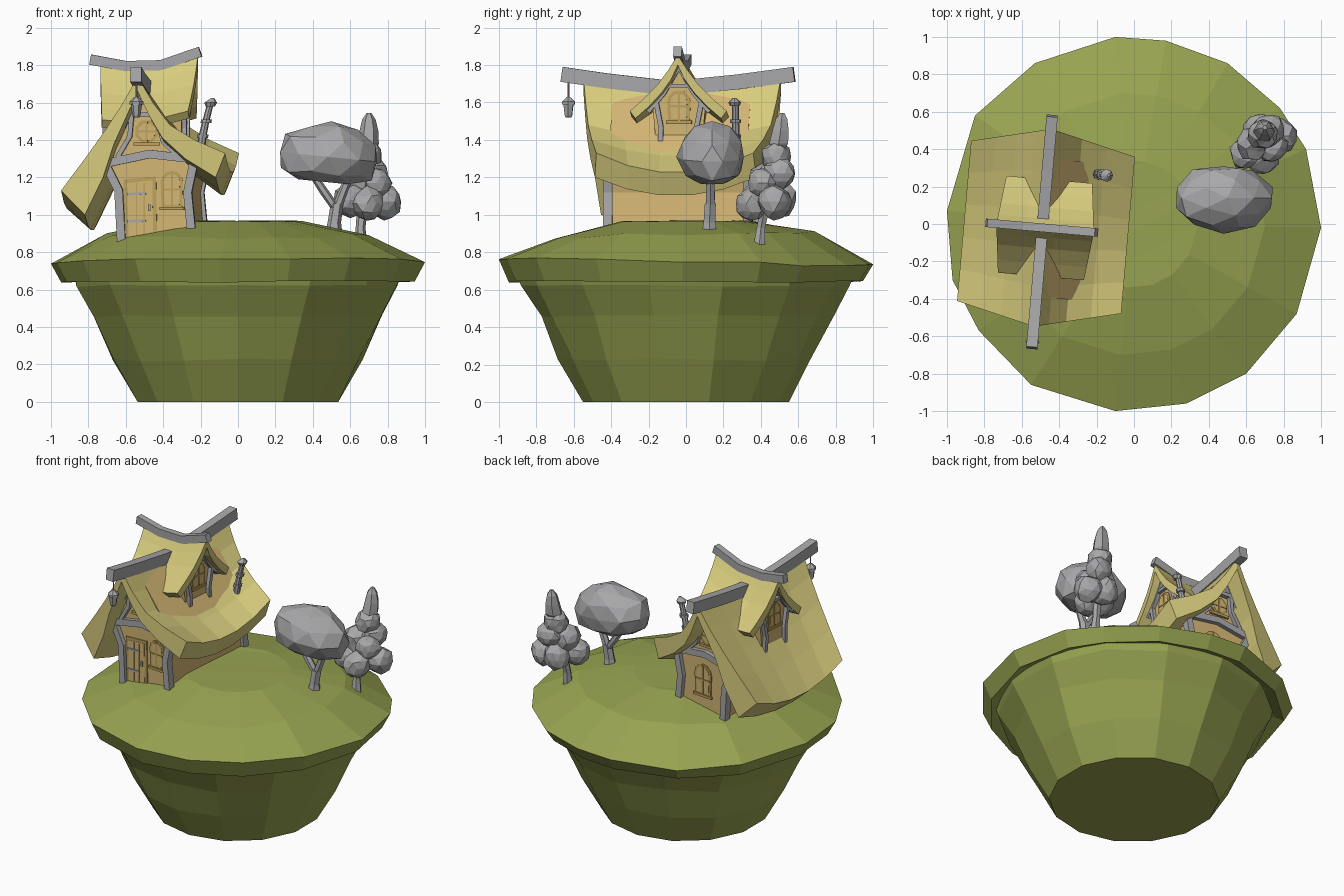
import bpy, bmesh, math, random
from mathutils import Vector, Matrix

if "Cube" in bpy.data.objects:
    bpy.data.objects.remove(bpy.data.objects["Cube"])

random.seed(4)


def material(name, r, g, b):
    m = bpy.data.materials.new(name)
    m.diffuse_color = [(c / 255) ** 2.2 for c in (r, g, b)] + [1]
    m.use_nodes = True
    m.node_tree.nodes["Principled BSDF"].inputs["Base Color"].default_value = m.diffuse_color
    return m


GRASS = material("grass green", 150, 162, 82)
ROOF = material("thatch yellow", 214, 202, 124)
WALL = material("plaster tan", 210, 180, 116)
TRIM = material("window ochre", 188, 160, 92)
GREY = material("timber grey", 166, 166, 168)

# House frame: turned slightly clockwise on the island
HOUSE = Matrix.Translation((-0.49, -0.02, 0)) @ Matrix.Rotation(math.radians(-5), 4, 'Z')
ID = Matrix.Identity(4)


def finish(name, bm, mat, M=ID):
    bm.transform(M)
    bmesh.ops.recalc_face_normals(bm, faces=bm.faces)
    me = bpy.data.meshes.new(name)
    bm.to_mesh(me)
    bm.free()
    me.materials.append(mat)
    ob = bpy.data.objects.new(name, me)
    bpy.context.collection.objects.link(ob)
    return ob


def loft(name, rings, mat, M=ID):
    """Skin closed rings (even point count) and cap the ends with quad strips."""
    bm = bmesh.new()
    vs = [[bm.verts.new(p) for p in r] for r in rings]
    n = len(rings[0])
    for a, b in zip(vs, vs[1:]):
        for i in range(n):
            j = (i + 1) % n
            bm.faces.new((a[i], a[j], b[j], b[i]))
    for r in (vs[0], vs[-1]):
        for i in range(n // 2 - 1):
            bm.faces.new((r[i], r[i + 1], r[n - 2 - i], r[n - 1 - i]))
    return finish(name, bm, mat, M)


def prism(name, poly, y0, y1, mat, M=ID):
    """Extrude an (x, z) outline along y."""
    bm = bmesh.new()
    f = bm.faces.new([bm.verts.new((x, y0, z)) for x, z in poly])
    ext = bmesh.ops.extrude_face_region(bm, geom=[f])
    moved = [v for v in ext['geom'] if isinstance(v, bmesh.types.BMVert)]
    bmesh.ops.translate(bm, verts=moved, vec=(0, y1 - y0, 0))
    return finish(name, bm, mat, M)


def beam(name, pts, w, h, side, mat, M=ID):
    """Rectangular beam along a path; w is measured along the side axis."""
    pts, side = [Vector(p) for p in pts], Vector(side)
    rings = []
    for i, p in enumerate(pts):
        t = (pts[min(i + 1, len(pts) - 1)] - pts[max(i - 1, 0)]).normalized()
        up = side.cross(t).normalized() * h / 2
        s = side * w / 2
        rings.append([p - s - up, p + s - up, p + s + up, p - s + up])
    return loft(name, rings, mat, M)


def tube(name, pts, radii, mat, n=6, M=ID):
    rings = [[(x + r * math.cos(k * math.tau / n), y + r * math.sin(k * math.tau / n), z)
              for k in range(n)] for (x, y, z), r in zip(pts, radii)]
    return loft(name, rings, mat, M)


def blob(name, loc, size, floor=-2, jit=0.1, lean=0):
    """Faceted foliage lump."""
    bm = bmesh.new()
    bmesh.ops.create_icosphere(bm, subdivisions=2, radius=1)
    for v in bm.verts:
        v.co *= 1.03 + random.uniform(-jit, jit)
        v.co.z = max(v.co.z, floor)
    M = Matrix.Translation(loc) @ Matrix.Rotation(lean, 4, 'Y') @ Matrix.Diagonal((*size, 1))
    return finish(name, bm, GREY, M)


# Island: turf cap with overhanging rim, then a faceted bowl
RIM = [(-.1, 1), (.17, .98), (.5, .86), (.78, .62), (.92, .4), (1, -.02), (.87, -.48), (.6, -.8),
       (.28, -.96), (-.1, -1), (-.55, -.86), (-.83, -.57), (-.97, -.3), (-1, .07), (-.85, .58), (-.53, .86)]


def turf_ring(s, z, slope, jit):
    return [(x * s, y * s, z + slope * y + random.uniform(-jit, jit)) for x, y in RIM]


loft("turf", [turf_ring(.88, .67, 0, 0), turf_ring(.945, .642, 0, .006), turf_ring(1, .745, -.02, .012),
              turf_ring(.70, .895, .015, .012), turf_ring(.34, .967, 0, .003)], GRASS)
bowl = []
for r, z, j in ((.90, .69, 0), (.88, .62, .01), (.785, .455, .02), (.675, .225, .02), (.55, 0, 0)):
    bowl.append([(r * math.cos((k + .5) * math.tau / 14) * (1 + random.uniform(-j, j)),
                  r * math.sin((k + .5) * math.tau / 14) * (1 + random.uniform(-j, j)),
                  z + random.uniform(-j, j) * .6) for k in range(14)])
loft("island_bowl", bowl, GRASS)

# House body and crooked gables
body = [(-.10, .84), (.28, .84), (.26, 1.12), (.30, 1.30), (0, 1.68), (-.19, 1.29), (-.12, 1.13)]
prism("house_walls", body, -.37, .37, WALL, HOUSE)

# Main roof: thick sagging thatch, left eave hanging lower
upper = [(-.42, 1.13), (-.29, 1.30), (-.18, 1.45), (-.08, 1.60), (0, 1.74), (.08, 1.60), (.17, 1.48), (.30, 1.40), (.46, 1.33)]
lower = [(-.29, 1.0), (-.19, 1.2), (-.13, 1.38), (-.06, 1.53), (0, 1.66), (.06, 1.53), (.13, 1.41), (.25, 1.30), (.41, 1.20)]
rings = []
for t in (-1, -.6, -.2, .2, .6, 1):
    ring = []
    for x, z in upper + lower[::-1]:
        e = abs(x) / .42
        ring.append((x, t * (.53 - .10 * e), z - (1 - t * t) * (.05 + .05 * e)))
    rings.append(ring)
loft("main_roof", rings, ROOF, HOUSE)
beam("main_ridge_beam", [(0, -.645, 1.75), (0, -.4, 1.715), (0, -.05, 1.675), (0, .3, 1.71), (0, .60, 1.75)],
     .06, .08, (1, 0, 0), GREY, HOUSE)

# Dormer roof crossing the ridge
up = [(0, 1.83), (.05, 1.75), (.11, 1.67), (.19, 1.59), (.26, 1.53)]
lo = [(0, 1.775), (.035, 1.70), (.085, 1.63), (.155, 1.555), (.23, 1.49)]
half = [(-y, z) for y, z in up[:0:-1]] + up
under = [(-y, z) for y, z in lo[:0:-1]] + lo
rings = []
for t in (-1, -.4, .2, 1):
    x0 = .015 + t * .262
    rings.append([(x0 - t * abs(y) * .12, y, z + .09 * x0 - .03 * (1 - t * t)) for y, z in half + under[::-1]])
loft("dormer_roof", rings, ROOF, HOUSE)
beam("dormer_ridge_beam", [(-.30, 0, 1.83), (-.11, 0, 1.795), (.08, 0, 1.80), (.29, 0, 1.872)],
     .045, .055, (0, 1, 0), GREY, HOUSE)


def arch(cx, cz, w, h):
    """Arched outline: straight sides, half-round top."""
    r = w / 2
    top = [(cx + r * math.cos(a * math.pi / 6), cz + h / 2 - r + r * math.sin(a * math.pi / 6)) for a in range(7)]
    return [(cx - r * .92, cz - h / 2), (cx + r * .92, cz - h / 2)] + top


def octagon(cx, cz, w, h):
    return [(cx + w / 2 * math.cos((k + .5) * math.tau / 8), cz + h / 2 * math.sin((k + .5) * math.tau / 8)) for k in range(8)]


def window(name, shape, cx, cz, w, h, y, M):
    prism(name + "_frame", shape(cx, cz, w, h), y, y - .007, TRIM, M)
    prism(name + "_pane", shape(cx, cz, w - .034, h - .034), y, y - .009, WALL, M)
    prism(name + "_sill", [(cx - w * .55, cz - h / 2 - .01), (cx + w * .55, cz - h / 2 - .01),
                           (cx + w * .55, cz - h / 2 + .008), (cx - w * .55, cz - h / 2 + .008)], y, y - .015, TRIM, M)
    beam(name + "_upright", [(cx, y - .008, cz - h / 2 + .01), (cx, y - .008, cz + h / 2 - .01)], .01, .011, (0, 1, 0), TRIM, M)
    beam(name + "_bar", [(cx - w / 2 + .01, y - .008, cz), (cx + w / 2 - .01, y - .008, cz)], .01, .011, (0, 1, 0), TRIM, M)


# Timber frame on the front and back gables
for side, s in (("front", 1), ("back", -1)):
    M = HOUSE @ Matrix.Diagonal((1, s, 1, 1))
    timbers = {"left_post": ([(-.19, 1.28), (-.115, 1.13), (-.10, .85)], .045),
               "right_post": ([(.29, 1.29), (.255, 1.12), (.28, .87)], .045),
               "tie_beam": ([(-.21, 1.27), (.05, 1.325), (.32, 1.295)], .045),
               "left_rafter": ([(-.20, 1.29), (-.08, 1.50), (0, 1.66)], .035),
               "right_rafter": ([(.30, 1.31), (.10, 1.49), (0, 1.66)], .035),
               "left_brace": ([(-.12, 1.31), (-.055, 1.42), (-.045, 1.53)], .025),
               "right_brace": ([(.20, 1.32), (.125, 1.39), (.10, 1.48)], .025),
               "collar": ([(-.06, 1.535), (.08, 1.535)], .025)}
    for part, (path, h) in timbers.items():
        beam(f"{side}_{part}", [(x, -.375, z) for x, z in path], .05, h, (0, 1, 0), GREY, M)
    window(side + "_gable_window", octagon, .035, 1.445, .13, .13, -.37, M)
FRONT = HOUSE
BACK = HOUSE @ Matrix.Diagonal((1, -1, 1, 1))
window("front_window", arch, .17, 1.135, .12, .20, -.37, FRONT)
window("back_window", arch, .08, 1.13, .14, .22, -.37, BACK)

# Door with planks, hinges and handle
prism("door_frame", [(-.082, .87), (.09, .89), (.085, 1.205), (-.09, 1.19)], -.37, -.377, TRIM, FRONT)
prism("door", [(-.062, .87), (.07, .89), (.065, 1.185), (-.07, 1.17)], -.37, -.379, WALL, FRONT)
for i, x in enumerate((-.02, .022)):
    beam(f"door_gap_{i}", [(x, -.379, .89), (x, -.379, 1.17)], .004, .006, (0, 1, 0), TRIM, FRONT)
for i, z in enumerate((.965, 1.11)):
    beam(f"door_hinge_{i}", [(-.07, -.38, z), (.03, -.38, z + .006)], .01, .014, (0, 1, 0), GREY, FRONT)
beam("door_handle", [(.05, -.382, 1.02), (.05, -.382, 1.055)], .012, .012, (0, 1, 0), GREY, FRONT)

# Dormer gables on both sides
prism("dormer_walls", [(-.11, 1.25), (.11, 1.25), (.14, 1.56), (0, 1.78), (-.14, 1.56)], -.2, .2, WALL,
      HOUSE @ Matrix.Rotation(math.pi / 2, 4, 'Z'))
for side, a, dz in (("right", 90, .015), ("left", -90, -.02)):
    M = HOUSE @ Matrix.Translation((0, 0, dz)) @ Matrix.Rotation(math.radians(a), 4, 'Z')
    window(side + "_dormer_window", arch, 0, 1.565, .125, .17, -.2, M)
    for part, k in (("a", -1), ("b", 1)):
        beam(f"{side}_dormer_rafter_{part}", [(k * .165, -.21, 1.535), (k * .08, -.21, 1.635), (0, -.21, 1.775)],
             .03, .024, (0, 1, 0), GREY, M)
        beam(f"{side}_dormer_post_{part}", [(k * .10, -.21, 1.32), (k * .095, -.21, 1.45), (k * .12, -.21, 1.58)],
             .03, .026, (0, 1, 0), GREY, M)
    beam(side + "_dormer_collar", [(-.06, -.21, 1.675), (.06, -.21, 1.675)], .025, .02, (0, 1, 0), GREY, M)

# Hanging lantern under the front ridge end
L = [(0, -.61, z) for z in (1.72, 1.62)]
tube("lantern_chain", L, (.005, .005), GREY, 4, HOUSE)
tube("lantern", [(0, -.61, z) for z in (1.52, 1.53, 1.59, 1.59, 1.605, 1.63)],
     (.016, .022, .03, .038, .038, .01), GREY, 6, HOUSE)

# Crooked stove pipe
tube("stove_pipe", [(-.20, .265, 1.32), (-.19, .265, 1.42), (-.172, .265, 1.50), (-.15, .265, 1.585)],
     (.022, .022, .019, .018), GREY, 8)
for i, (x, z) in enumerate(((-.19, 1.42), (-.172, 1.50))):
    tube(f"pipe_collar_{i}", [(x, .265, z - .01), (x + .004, .265, z + .01)], (.029, .029), GREY, 8)
tube("pipe_cap", [(-.148, .26, 1.58), (-.146, .26, 1.60), (-.135, .26, 1.625)], (.025, .034, .008), GREY, 8)

# Broad tree with forked trunk
tube("broad_trunk", [(.51, .125, .88), (.515, .125, .96), (.53, .13, 1.06)], (.05, .036, .034), GREY)
tube("broad_branch_left", [(.525, .13, 1.03), (.47, .13, 1.11), (.41, .13, 1.20)], (.026, .028, .024), GREY)
tube("broad_branch_right", [(.53, .13, 1.04), (.56, .13, 1.12), (.60, .13, 1.22)], (.028, .026, .024), GREY)
blob("broad_crown", (.48, .14, 1.31), (.265, .175, .18), -.75, .07, .1)

# Clustered tree with pointed top
tube("cluster_trunk", [(.66, .39, .83), (.655, .40, .93), (.67, .43, 1.08)], (.036, .026, .03), GREY)
clumps = [(.60, .38, 1.08, .085), (.78, .47, 1.07, .09), (.69, .35, 1.06, .085), (.67, .50, 1.08, .09),
          (.64, .43, 1.19, .09), (.74, .41, 1.17, .08), (.72, .50, 1.22, .085), (.69, .48, 1.31, .08)]
for i, (x, y, z, r) in enumerate(clumps):
    blob(f"cluster_clump_{i}", (x, y, z), (r, r, r * 1.02))
tip = [(.69, .48, 1.32), (.695, .495, 1.38), (.70, .505, 1.45), (.70, .51, 1.51), (.70, .515, 1.545)]
tube("cluster_tip", tip, (.035, .058, .05, .036, .012), GREY)
